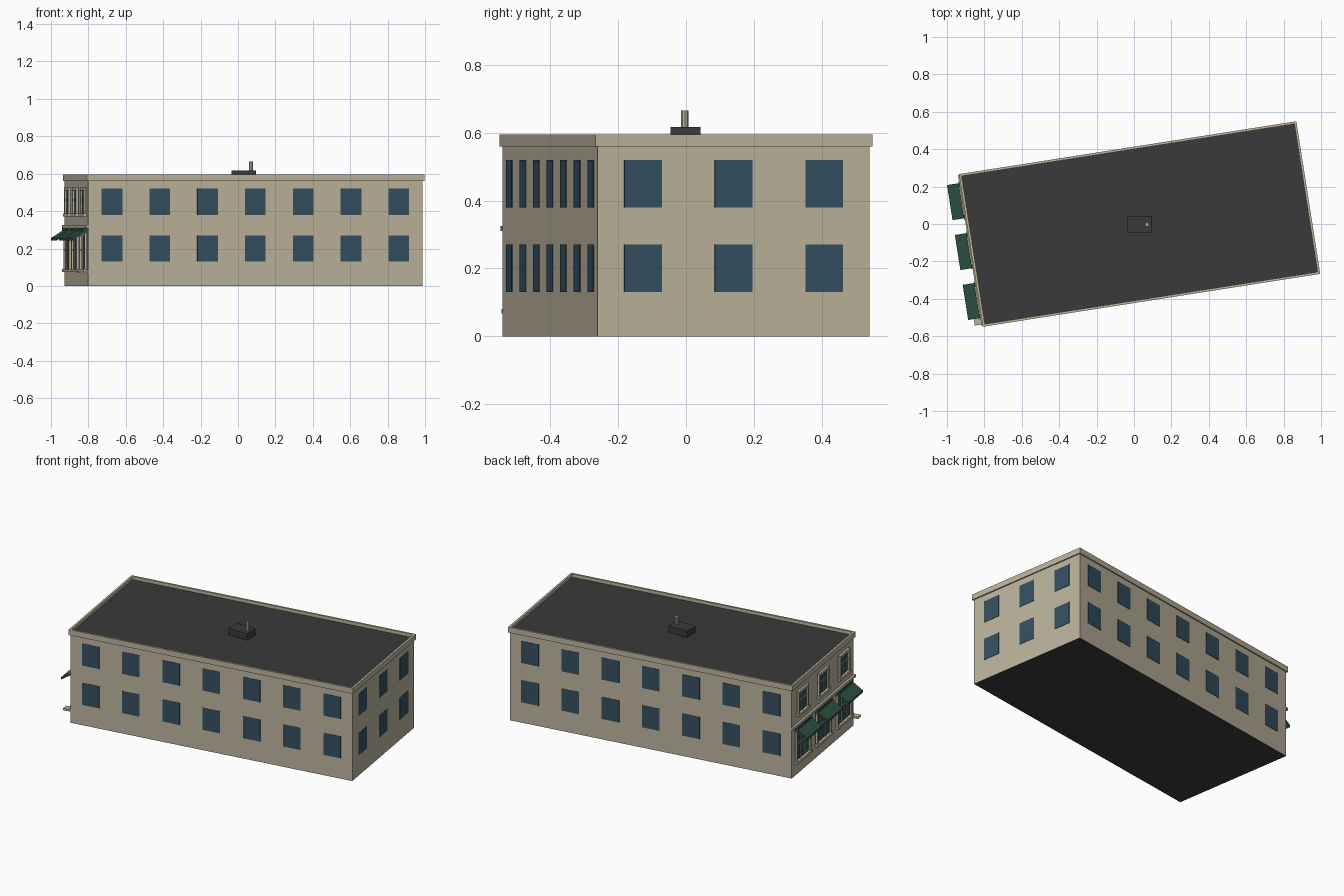
import bpy, bmesh, math
from mathutils import Matrix, Vector

if "Cube" in bpy.data.objects:
    bpy.data.objects.remove(bpy.data.objects["Cube"])

# Building footprint is turned slightly about z
ANGLE = math.radians(8.9)
PLACE = Matrix.Translation((0.03, 0, 0)) @ Matrix.Rotation(ANGLE, 4, 'Z')
HX, HY = 0.905, 0.405
WALL_TOP, CORNICE_Z, ROOF_Z = 0.595, 0.56, 0.575


def material(name, rgb):
    m = bpy.data.materials.new(name)
    m.diffuse_color = (*rgb, 1)
    m.use_nodes = True
    m.node_tree.nodes["Principled BSDF"].inputs["Base Color"].default_value = m.diffuse_color
    return m


STONE = material("stone", (0.50, 0.455, 0.335))
ROOF = material("roof_dark", (0.042, 0.042, 0.042))
GLASS = material("window_glass", (0.035, 0.08, 0.12))
GREEN = material("awning_green", (0.028, 0.085, 0.06))


def finish(bm, name, mats, world=PLACE):
    bmesh.ops.recalc_face_normals(bm, faces=bm.faces)
    me = bpy.data.meshes.new(name)
    bm.to_mesh(me)
    bm.free()
    for m in mats:
        me.materials.append(m)
    ob = bpy.data.objects.new(name, me)
    ob.matrix_world = world
    bpy.context.collection.objects.link(ob)
    return ob


def add_box(bm, x0, x1, y0, y1, z0, z1):
    mat = Matrix.Translation(((x0 + x1) / 2, (y0 + y1) / 2, (z0 + z1) / 2)) @ \
        Matrix.Diagonal((x1 - x0, y1 - y0, z1 - z0, 1))
    return bmesh.ops.create_cube(bm, size=1, matrix=mat)["verts"]


def boxes(name, mat, items, world=PLACE):
    bm = bmesh.new()
    for b in items:
        add_box(bm, *b)
    return finish(bm, name, [mat], world)


# Main block: stone sides, dark roof and underside
bm = bmesh.new()
add_box(bm, -HX, HX, -HY, HY, 0, ROOF_Z)
bm.normal_update()
for f in bm.faces:
    f.material_index = 1 if abs(f.normal.z) > 0.5 else 0
finish(bm, "building_block", [STONE, ROOF])

# Cornice and parapet ring
o, i = 0.008, 0.005
X, Y = HX + o, HY + o
boxes("cornice", STONE, [
    (-X, X, -Y, -HY + i, CORNICE_Z, WALL_TOP),
    (-X, X, HY - i, Y, CORNICE_Z, WALL_TOP),
    (-X, -HX + i, -HY + i, HY - i, CORNICE_Z, WALL_TOP),
    (HX - i, X, -HY + i, HY - i, CORNICE_Z, WALL_TOP)])

# Flat windows on the two long sides and the right end
ROWS = [(0.13, 0.27), (0.38, 0.52)]
T, W = 0.002, 0.056
long_x = [-HX + (k + 0.5) * 2 * HX / 7 for k in range(7)]
BAYS = [-HY + (k + 0.5) * 2 * HY / 3 for k in range(3)]
for label, s in (("front", -1), ("back", 1)):
    y0, y1 = sorted((s * (HY - T), s * (HY + T)))
    boxes(label + "_windows", GLASS,
          [(x - W, x + W, y0, y1, a, b) for x in long_x for a, b in ROWS])
boxes("right_windows", GLASS,
      [(HX - T, HX + T, y - W, y + W, a, b) for y in BAYS for a, b in ROWS])


# Decorated left end: framed, mullioned windows in each bay
def framed_window(name, y, half, z0, z1, rim, bars):
    boxes(name + "_glass", GLASS, [(-HX - 0.003, -HX + T, y - half, y + half, z0, z1)])
    d = -HX - 0.013
    parts = [(d, -HX, y - half, y - half + rim, z0, z1),
             (d, -HX, y + half - rim, y + half, z0, z1),
             (d, -HX, y - half + rim, y + half - rim, z1 - rim, z1),
             (d - 0.006, -HX, y - half - 0.008, y + half + 0.008, z0 - 0.01, z0 + 0.006)]
    d = -HX - 0.008
    zm = z0 + 0.55 * (z1 - z0)
    parts.append((d, -HX, y - half + rim, y + half - rim, zm - 0.003, zm + 0.003))
    for k in range(1, bars + 1):
        yb = y - half + 2 * half * k / (bars + 1)
        parts.append((d, -HX, yb - 0.003, yb + 0.003, z0, z1 - rim))
    boxes(name + "_frame", STONE, parts)


for n, y in enumerate(BAYS):
    framed_window(f"upper_window_{n}", y, 0.068, 0.38, 0.525, 0.016, 1)
    framed_window(f"shop_window_{n}", y, 0.095, 0.085, 0.28, 0.014, 2)
    # Awning: header against the wall and a sloping slab
    boxes(f"awning_header_{n}", GREEN,
          [(-HX - 0.02, -HX, y - 0.095, y + 0.095, 0.28, 0.31)])
    bm = bmesh.new()
    profile = [(-HX, 0.308), (-HX - 0.08, 0.256), (-HX - 0.08, 0.242), (-HX, 0.294)]
    face = bm.faces.new([bm.verts.new((x, y - 0.095, z)) for x, z in profile])
    ext = bmesh.ops.extrude_face_region(bm, geom=[face])["geom"]
    bmesh.ops.translate(bm, vec=Vector((0, 0.19, 0)),
                        verts=[v for v in ext if isinstance(v, bmesh.types.BMVert)])
    finish(bm, f"awning_{n}", [GREEN])

# String course above the awnings and small ledge at the corner
boxes("string_course", STONE, [(-HX - 0.014, -HX, -HY - 0.004, HY + 0.004, 0.31, 0.325)])
boxes("corner_ledge", STONE, [(-HX - 0.05, -HX, -HY + 0.005, -HY + 0.045, 0.068, 0.08)])

# Rooftop box and vent pipe, square to the world axes
boxes("roof_box", ROOF, [(-0.035, 0.095, -0.045, 0.042, ROOF_Z - 0.01, 0.617)], Matrix())
bm = bmesh.new()
bmesh.ops.create_cone(bm, cap_ends=True, segments=8, radius1=0.011, radius2=0.011,
                      depth=0.06, matrix=Matrix.Translation((0.07, -0.003, 0.636)))
finish(bm, "vent_pipe", [STONE], Matrix())
